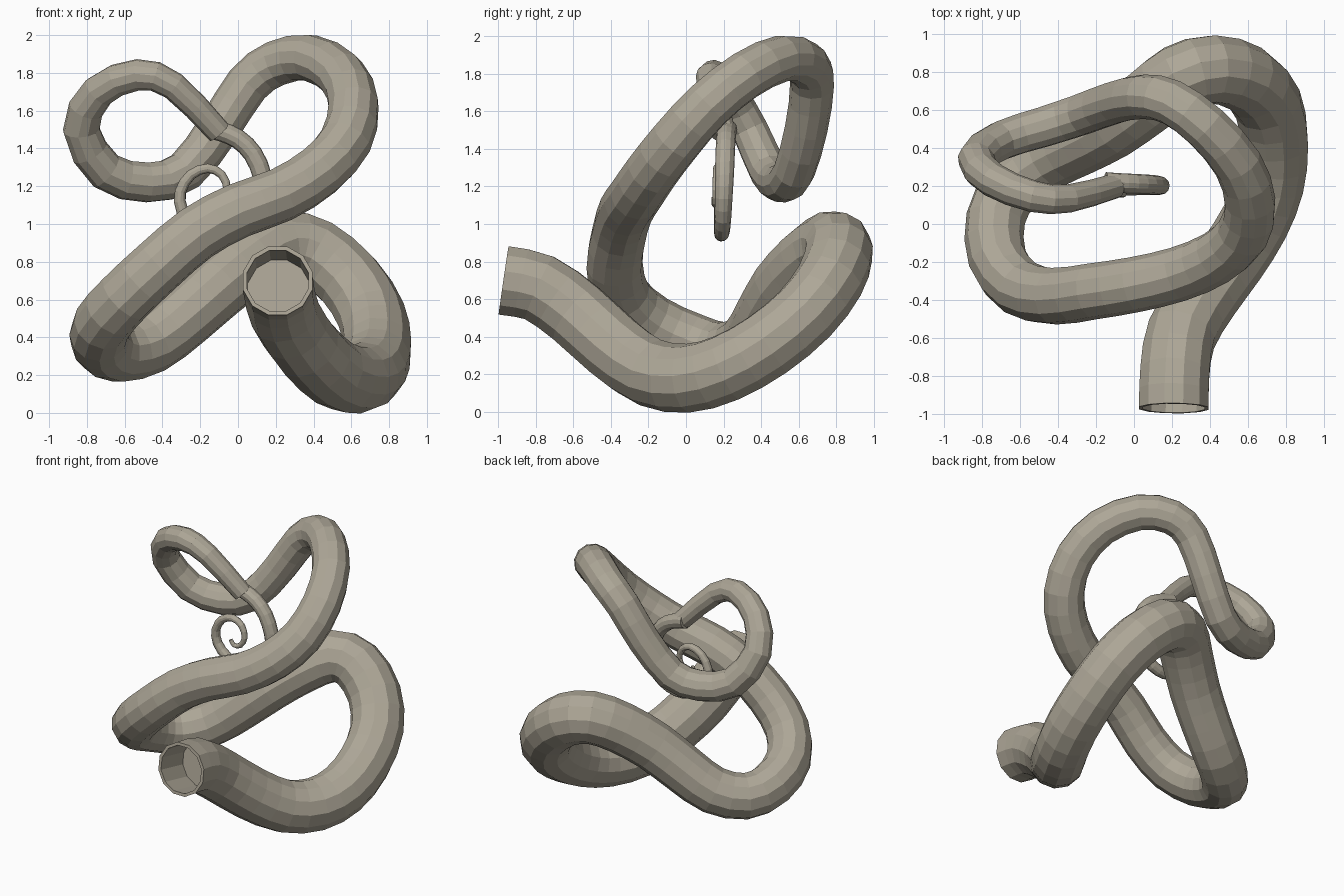
import bpy, bmesh, math
from mathutils import Vector

if "Cube" in bpy.data.objects:
    bpy.data.objects.remove(bpy.data.objects["Cube"])

SIDES = 12

# Centre line of the thick coil, from the open end inwards
BODY = [(.21, -.97, .70), (.215, -.78, .66), (.25, -.58, .52), (.37, -.38, .34),
        (.51, -.19, .21), (.635, .01, .18), (.715, .215, .235), (.738, .43, .355),
        (.705, .63, .52), (.59, .765, .70), (.41, .815, .85), (.24, .77, .89),
        (.08, .65, .81), (-.10, .52, .67), (-.28, .425, .51), (-.46, .335, .37),
        (-.635, .20, .32), (-.728, .03, .37), (-.72, -.18, .47), (-.60, -.335, .61),
        (-.42, -.38, .78), (-.22, -.355, .95), (0, -.32, 1.07), (.23, -.265, 1.155),
        (.43, -.18, 1.28), (.57, -.055, 1.44), (.612, .115, 1.63), (.547, .315, 1.79),
        (.38, .51, 1.88), (.20, .64, 1.85), (.05, .67, 1.74), (-.10, .64, 1.51),
        (-.28, .575, 1.28), (-.48, .51, 1.22), (-.70, .44, 1.28), (-.83, .34, 1.50),
        (-.74, .23, 1.70), (-.53, .145, 1.79), (-.34, .135, 1.73), (-.10, .20, 1.485)]
# radius keys: (fraction along the point list, radius)
BODY_R = [(0, .19), (.1, .184), (.28, .182), (.4, .16), (.52, .15), (.64, .14),
          (.72, .124), (.8, .113), (.88, .103), (.95, .083), (1, .066)]

# Thin curled tip, a flat spiral seen in x and z
TIP = [(-.15, 1.505), (-.09, 1.49), (.0, 1.45), (.08, 1.37), (.13, 1.25), (.137, 1.14),
       (.09, 1.03), (0, .965), (-.11, .945), (-.22, .985), (-.295, 1.07), (-.305, 1.17),
       (-.25, 1.26), (-.16, 1.295), (-.085, 1.26), (-.057, 1.18), (-.09, 1.115),
       (-.14, 1.105), (-.165, 1.14)]
TIP_R = [(0, .053), (.2, .051), (.45, .038), (.7, .026), (1, .014)]

skin = bpy.data.materials.new("dull_beige")
skin.diffuse_color = (.42, .385, .31, 1)
skin.use_nodes = True
skin.node_tree.nodes["Principled BSDF"].inputs["Base Color"].default_value = skin.diffuse_color


def key_value(keys, t):
    for (t0, r0), (t1, r1) in zip(keys, keys[1:]):
        if t <= t1:
            return r0 + (r1 - r0) * (t - t0) / (t1 - t0)
    return keys[-1][1]


def smooth_path(points, steps):
    """Catmull-Rom samples through the points."""
    p = [Vector(q) for q in points]
    p = [2 * p[0] - p[1]] + p + [2 * p[-1] - p[-2]]
    out = []
    for a, b, c, d in zip(p, p[1:], p[2:], p[3:]):
        for s in range(steps):
            t = s / steps
            out.append(.5 * (2 * b + (c - a) * t + (2 * a - 5 * b + 4 * c - d) * t ** 2
                             + (3 * b - a - 3 * c + d) * t ** 3))
    return out + [p[-2]]


def tube(name, points, keys, steps, hollow=False):
    path = smooth_path(points, steps)
    n = len(path)
    bm = bmesh.new()
    rings, side, old = [], Vector((1, 0, 0)), None
    for i, c in enumerate(path):
        tan = (path[min(i + 1, n - 1)] - path[max(i - 1, 0)]).normalized()
        if old:
            side = old.rotation_difference(tan) @ side
        side = (side - tan * side.dot(tan)).normalized()
        up, old = tan.cross(side), tan
        r = key_value(keys, i / (n - 1))
        rings.append([bm.verts.new(c + r * (side * math.cos(a) + up * math.sin(a)))
                      for a in (math.tau * (k + .5) / SIDES for k in range(SIDES))])
    for a, b in zip(rings, rings[1:]):
        for k in range(SIDES):
            j = (k + 1) % SIDES
            bm.faces.new((a[k], a[j], b[j], b[k]))
    mouth = bm.faces.new(rings[0][::-1])
    bm.faces.new(rings[-1])
    bmesh.ops.recalc_face_normals(bm, faces=bm.faces)
    if hollow:
        # rim and recessed floor of the open end
        bmesh.ops.inset_individual(bm, faces=[mouth], thickness=.022)
        inner = bmesh.ops.extrude_discrete_faces(bm, faces=[mouth])["faces"][0]
        bmesh.ops.translate(bm, verts=inner.verts, vec=(path[steps] - path[0]) * 1.3)
    me = bpy.data.meshes.new(name)
    bm.to_mesh(me)
    bm.free()
    me.materials.append(skin)
    ob = bpy.data.objects.new(name, me)
    bpy.context.collection.objects.link(ob)
    return ob


tube("coiled_body", BODY, BODY_R, 2, hollow=True)
tip_points = [(x, .22 - .075 * i / len(TIP), z) for i, (x, z) in enumerate(TIP)]
tube("curled_tip", tip_points, TIP_R, 2)
